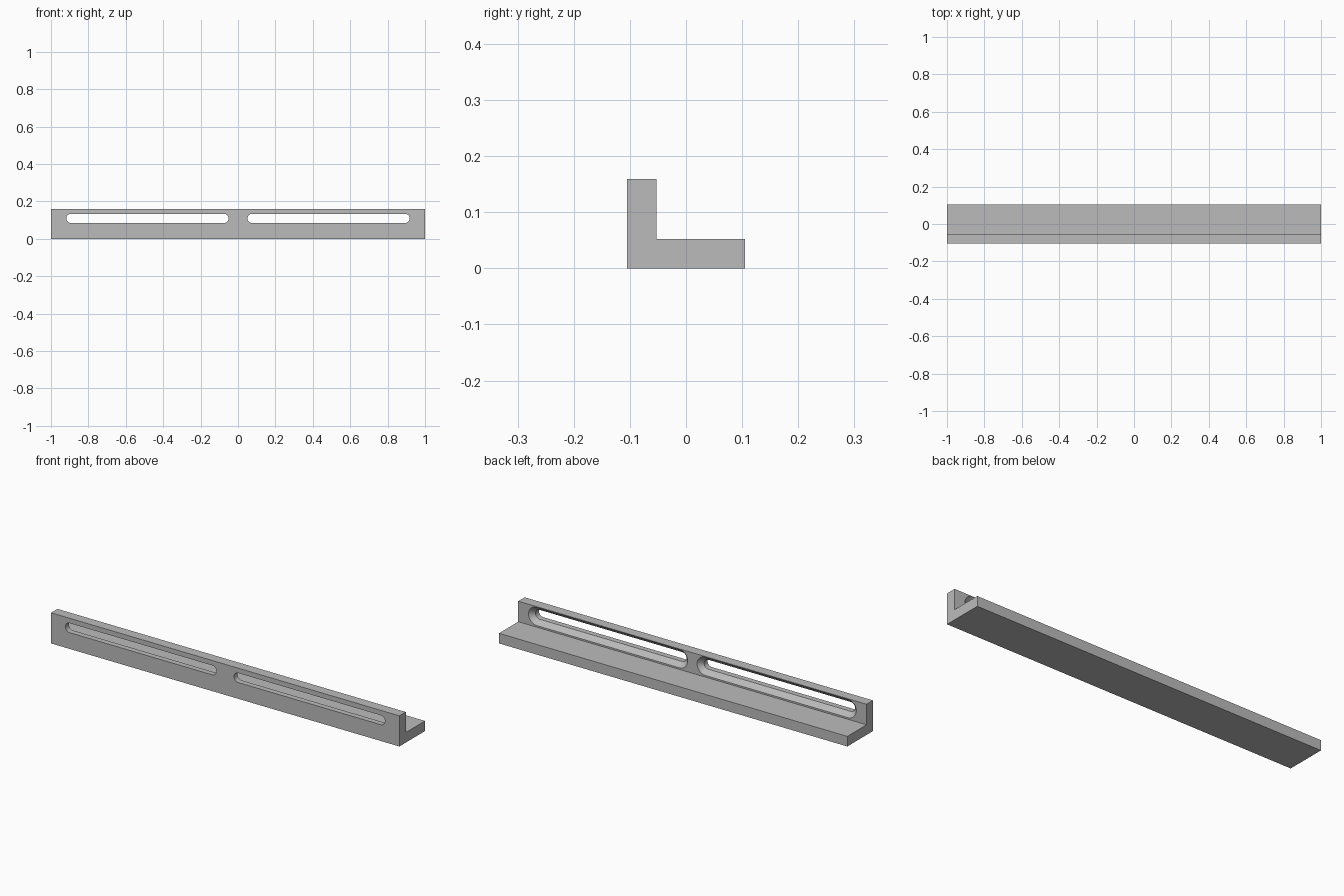
import bpy, bmesh, math

cube = bpy.data.objects.get("Cube")
if cube:
    bpy.data.objects.remove(cube, do_unlink=True)

HALF, DEPTH, HEIGHT, THICK = 1.0, 0.105, 0.159, 0.0525
WALL_BACK = -DEPTH + THICK
SLOT_Z, SLOT_R, SINK_R = 0.109, 0.0245, 0.048
SLOT_IN, SLOT_OUT = 0.075, 0.893      # centres of the slot's round ends
ARC = 16

grey = bpy.data.materials.new("metal grey")
grey.use_nodes = True
colour = (0.5, 0.5, 0.5, 1)
grey.diffuse_color = colour
grey.node_tree.nodes["Principled BSDF"].inputs["Base Color"].default_value = colour


def loft(name, rings):
    """Solid through a list of matching closed rings."""
    bm = bmesh.new()
    loops = [[bm.verts.new(p) for p in ring] for ring in rings]
    n = len(loops[0])
    for a, b in zip(loops, loops[1:]):
        for i in range(n):
            j = (i + 1) % n
            bm.faces.new((a[i], a[j], b[j], b[i]))
    bm.faces.new(loops[0])
    bm.faces.new(loops[-1])
    bmesh.ops.recalc_face_normals(bm, faces=bm.faces)
    mesh = bpy.data.meshes.new(name)
    bm.to_mesh(mesh)
    bm.free()
    mesh.materials.append(grey)
    obj = bpy.data.objects.new(name, mesh)
    bpy.context.collection.objects.link(obj)
    return obj


def stadium(y, r, x0, x1):
    """Slot outline of radius r at depth y."""
    pts = []
    for cx, start in ((x1, -math.pi / 2), (x0, math.pi / 2)):
        for i in range(ARC + 1):
            a = start + math.pi * i / ARC
            pts.append((cx + r * math.cos(a), y, SLOT_Z + r * math.sin(a)))
    return pts


# Angle bar with an L-shaped section
section = [(-DEPTH, 0), (DEPTH, 0), (DEPTH, THICK), (WALL_BACK, THICK),
           (WALL_BACK, HEIGHT), (-DEPTH, HEIGHT)]
bar = loft("angle_bar", [[(x, y, z) for y, z in section] for x in (-HALF, HALF)])

# Two slots, countersunk from behind
sink_start = WALL_BACK - (SINK_R - SLOT_R)
for side, x0, x1 in (("right", -SLOT_OUT, -SLOT_IN), ("left", SLOT_IN, SLOT_OUT)):
    cutter = loft(side + "_slot_cutter", [
        stadium(-DEPTH - 0.05, SLOT_R, x0, x1),
        stadium(sink_start, SLOT_R, x0, x1),
        stadium(WALL_BACK + 0.002, SINK_R + 0.002, x0, x1)])
    cutter.hide_render = True
    mod = bar.modifiers.new(side + "_slot", 'BOOLEAN')
    mod.operation = 'DIFFERENCE'
    mod.solver = 'EXACT'
    mod.object = cutter
    bpy.context.view_layer.objects.active = bar
    bpy.ops.object.modifier_apply(modifier=mod.name)
    bpy.data.objects.remove(cutter, do_unlink=True)

# Smooth round slot ends, sharp edges elsewhere
bpy.ops.object.select_all(action='DESELECT')
bar.select_set(True)
bpy.context.view_layer.objects.active = bar
bpy.ops.object.shade_smooth_by_angle(angle=math.radians(30))
